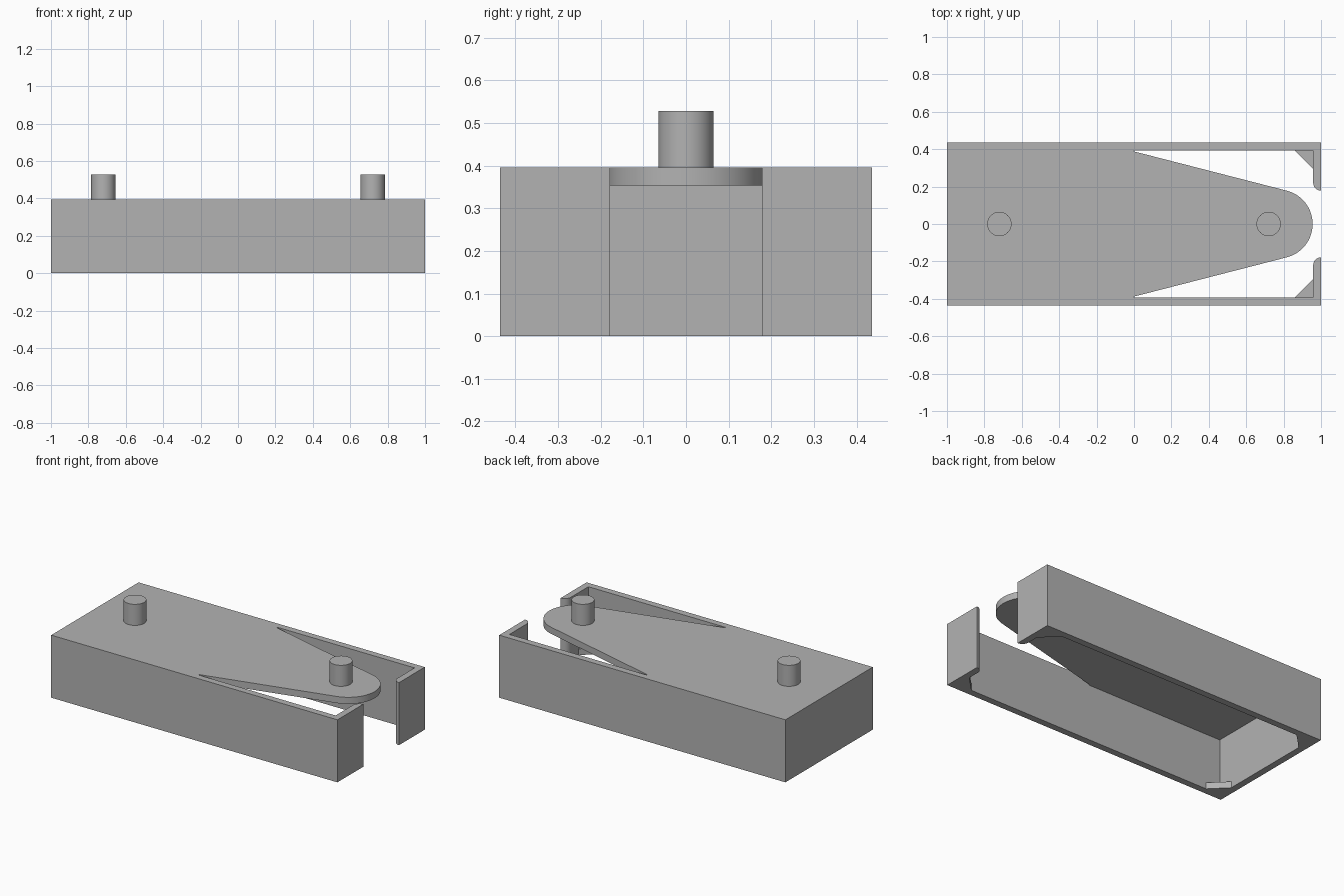
import bpy, bmesh
from math import sin, cos, pi, radians

if "Cube" in bpy.data.objects:
    bpy.data.objects.remove(bpy.data.objects["Cube"])

LENGTH, WIDTH, HEIGHT = 1.0, 0.436, 0.395    # half length, half width, height
WALL = 0.042
IN_X, IN_Y = LENGTH - WALL, WIDTH - WALL     # inner faces of the walls
PLATE_Z = HEIGHT - WALL                      # underside of the lid
GAP = 0.178                                  # half width of the end opening

grey = bpy.data.materials.new("plain grey")
grey.use_nodes = True
colour = (0.45, 0.45, 0.45, 1)
grey.diffuse_color = colour
grey.node_tree.nodes["Principled BSDF"].inputs["Base Color"].default_value = colour


def prism(name, outline, z0, z1):
    """Extrude a flat outline from z0 up to z1."""
    bm = bmesh.new()
    face = bm.faces.new([bm.verts.new((x, y, z0)) for x, y in outline])
    top = bmesh.ops.extrude_face_region(bm, geom=[face])["geom"]
    verts = [v for v in top if isinstance(v, bmesh.types.BMVert)]
    bmesh.ops.translate(bm, verts=verts, vec=(0, 0, z1 - z0))
    bmesh.ops.recalc_face_normals(bm, faces=bm.faces)
    mesh = bpy.data.meshes.new(name)
    bm.to_mesh(mesh)
    bm.free()
    mesh.materials.append(grey)
    ob = bpy.data.objects.new(name, mesh)
    bpy.context.collection.objects.link(ob)
    return ob


def arc(cx, cy, r, start, end, steps):
    angles = [radians(start + (end - start) * i / steps) for i in range(steps + 1)]
    return [(cx + r * cos(a), cy + r * sin(a)) for a in angles]


def rect(x, y):
    return [(-x, -y), (x, -y), (x, y), (-x, y)]


def smooth(ob):
    bpy.ops.object.select_all(action="DESELECT")
    ob.select_set(True)
    bpy.context.view_layer.objects.active = ob
    bpy.ops.object.shade_smooth_by_angle(angle=radians(30))


# Housing block, hollowed from below
housing = prism("housing", rect(LENGTH, WIDTH), 0, HEIGHT)
cavity = prism("cavity_cutter", rect(IN_X, IN_Y), -0.1, PLATE_Z)

# Slot around the tapered tongue, opening through the end wall with rounded lips
lip = arc(LENGTH, GAP + WALL, WALL, 180, 270, 10)
upper = [(0, IN_Y), (IN_X, IN_Y)] + lip + [(LENGTH + 0.1, GAP)]
lower = [(x, -y) for x, y in reversed(upper)]
tongue = [(0, -0.388)] + arc(0.771, 0, 0.184, -75.6, 75.6, 32) + [(0, 0.388)]
slot = prism("slot_cutter", upper + lower + tongue, -0.1, HEIGHT + 0.1)

for cutter in (cavity, slot):
    mod = housing.modifiers.new(cutter.name, "BOOLEAN")
    mod.operation = "DIFFERENCE"
    mod.solver = "EXACT"
    mod.object = cutter
    cutter.hide_render = True
bpy.context.view_layer.update()
result = bpy.data.meshes.new_from_object(
    housing.evaluated_get(bpy.context.evaluated_depsgraph_get()))
housing.modifiers.clear()
housing.data = result
for cutter in (cavity, slot):
    bpy.data.objects.remove(cutter)
smooth(housing)

# Triangular braces in the bottom corners
for sx, end in ((1, "left"), (-1, "right")):
    for sy, side in ((1, "back"), (-1, "front")):
        corner = [(IN_X, IN_Y), (IN_X - 0.1, IN_Y), (IN_X, IN_Y - 0.1)]
        prism(f"{side}_{end}_corner_brace",
              [(sx * x, sy * y) for x, y in corner], 0, 0.04)

# Round studs on the lid and on the tongue
for x, name in ((-0.72, "lid_stud"), (0.72, "tongue_stud")):
    smooth(prism(name, arc(x, 0, 0.065, 0, 352.5, 47), HEIGHT, 0.528))
